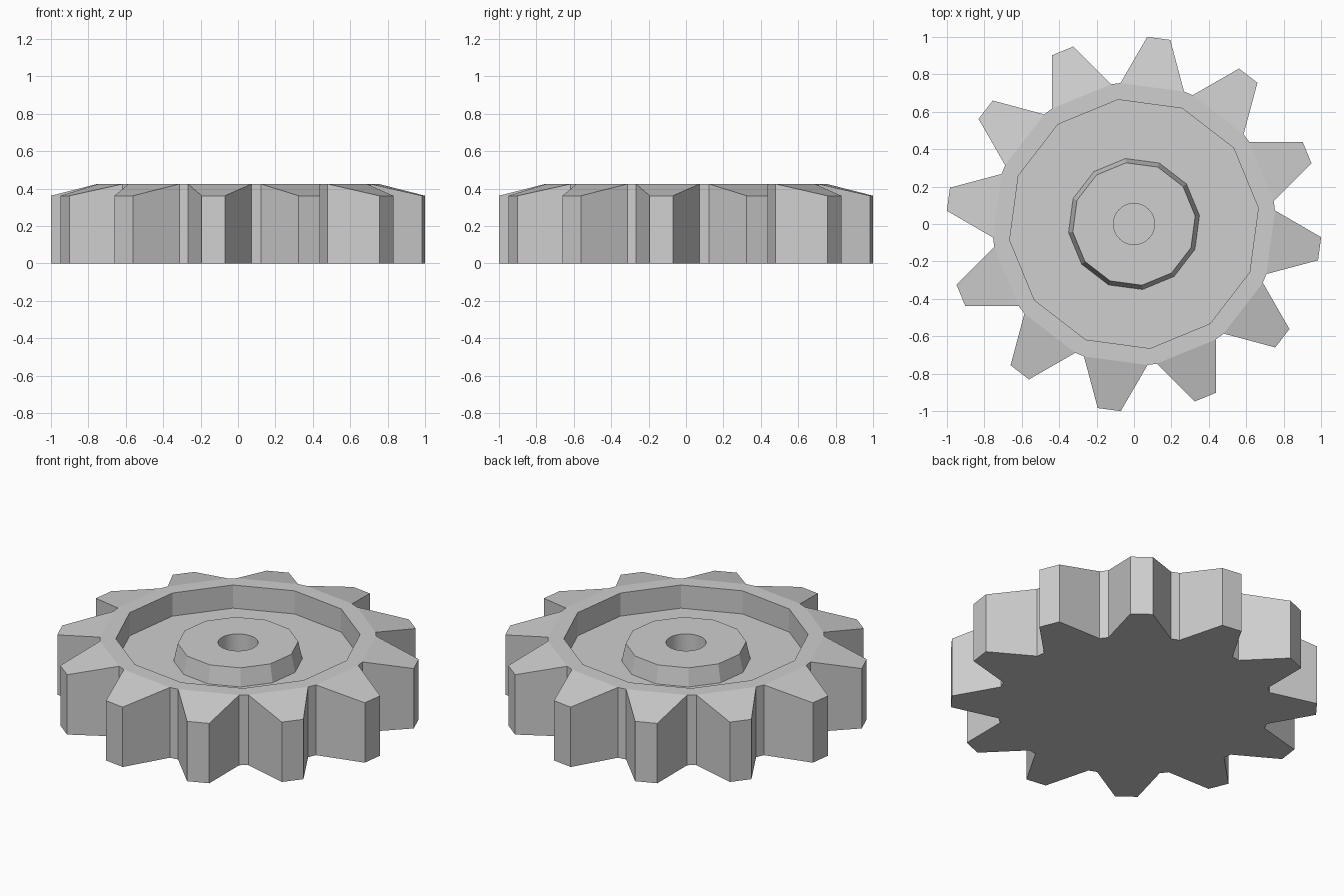
import bpy
import bmesh
from math import cos, sin, radians

TEETH = 12
PITCH = 360 / TEETH
GAP = 7.4            # angle of the first gap between teeth
ROOT_R, TIP_R = 0.757, 1.003
TOP_Z, TIP_Z, FLOOR_Z, HUB_Z = 0.425, 0.362, 0.285, 0.39

cube = bpy.data.objects.get("Cube")
if cube:
    bpy.data.objects.remove(cube, do_unlink=True)

steel = bpy.data.materials.new("light_grey_metal")
steel.use_nodes = True
colour = (0.62, 0.62, 0.62, 1)
steel.diffuse_color = colour
steel.node_tree.nodes["Principled BSDF"].inputs["Base Color"].default_value = colour


def ring(bm, angles, radius, z):
    """Add one ring of points, given angles in degrees."""
    return [bm.verts.new((radius * cos(radians(a)), radius * sin(radians(a)), z))
            for a in angles]


def wall(bm, low, high):
    """Join two rings with equal point counts."""
    n = len(low)
    for i in range(n):
        j = (i + 1) % n
        bm.faces.new((low[i], low[j], high[j], high[i]))


def finish(bm, name):
    bmesh.ops.recalc_face_normals(bm, faces=bm.faces)
    mesh = bpy.data.meshes.new(name)
    bm.to_mesh(mesh)
    bm.free()
    mesh.materials.append(steel)
    obj = bpy.data.objects.new(name, mesh)
    bpy.context.collection.objects.link(obj)
    return obj


gap_angles = [GAP + PITCH * i for i in range(TEETH)]
root_angles = [a + s for a in gap_angles for s in (-1.9, 1.9)]
tip_angles = [a + PITCH / 2 + s for a in gap_angles for s in (-3.55, 3.55)]

# Toothed wheel with a shallow recess in its top
bm = bmesh.new()
root_low = ring(bm, root_angles, ROOT_R, 0)
root_top = ring(bm, root_angles, ROOT_R, TOP_Z)
tip_low = ring(bm, tip_angles, TIP_R, 0)
tip_top = ring(bm, tip_angles, TIP_R, TIP_Z)
rim = ring(bm, gap_angles, 0.67, TOP_Z)
floor = ring(bm, gap_angles, 0.67, FLOOR_Z)
bm.faces.new(root_low)
bm.faces.new(floor)
wall(bm, floor, rim)
for i in range(TEETH):
    a, b, c = 2 * i, 2 * i + 1, (2 * i + 2) % (2 * TEETH)
    j = (i + 1) % TEETH
    # gap wall and tooth sides
    for (l0, h0), (l1, h1) in (
            ((root_low[a], root_top[a]), (root_low[b], root_top[b])),
            ((root_low[b], root_top[b]), (tip_low[a], tip_top[a])),
            ((tip_low[a], tip_top[a]), (tip_low[b], tip_top[b])),
            ((tip_low[b], tip_top[b]), (root_low[c], root_top[c]))):
        bm.faces.new((l0, l1, h1, h0))
    # tooth underside and sloping top
    bm.faces.new((root_low[b], tip_low[a], tip_low[b], root_low[c]))
    bm.faces.new((root_top[b], tip_top[a], tip_top[b], root_top[c]))
    # flat rim
    bm.faces.new((root_top[a], root_top[b], rim[i]))
    bm.faces.new((root_top[b], root_top[c], rim[j], rim[i]))
finish(bm, "toothed_wheel")

# Tapered hub with a round bore
bm = bmesh.new()
bore_angles = [GAP + PITCH / 3 * i for i in range(3 * TEETH)]
base = ring(bm, gap_angles, 0.353, FLOOR_Z)
top = ring(bm, gap_angles, 0.33, HUB_Z)
bore_top = ring(bm, bore_angles, 0.11, HUB_Z)
bore_low = ring(bm, bore_angles, 0.11, FLOOR_Z)
wall(bm, base, top)
wall(bm, bore_low, bore_top)
for i in range(TEETH):
    inner = [bore_top[(3 * i + k) % len(bore_top)] for k in (3, 2, 1, 0)]
    bm.faces.new([top[i], top[(i + 1) % TEETH]] + inner)
hub = finish(bm, "hub")
bpy.ops.object.select_all(action='DESELECT')
hub.select_set(True)
bpy.context.view_layer.objects.active = hub
bpy.ops.object.shade_smooth_by_angle(angle=radians(20))
